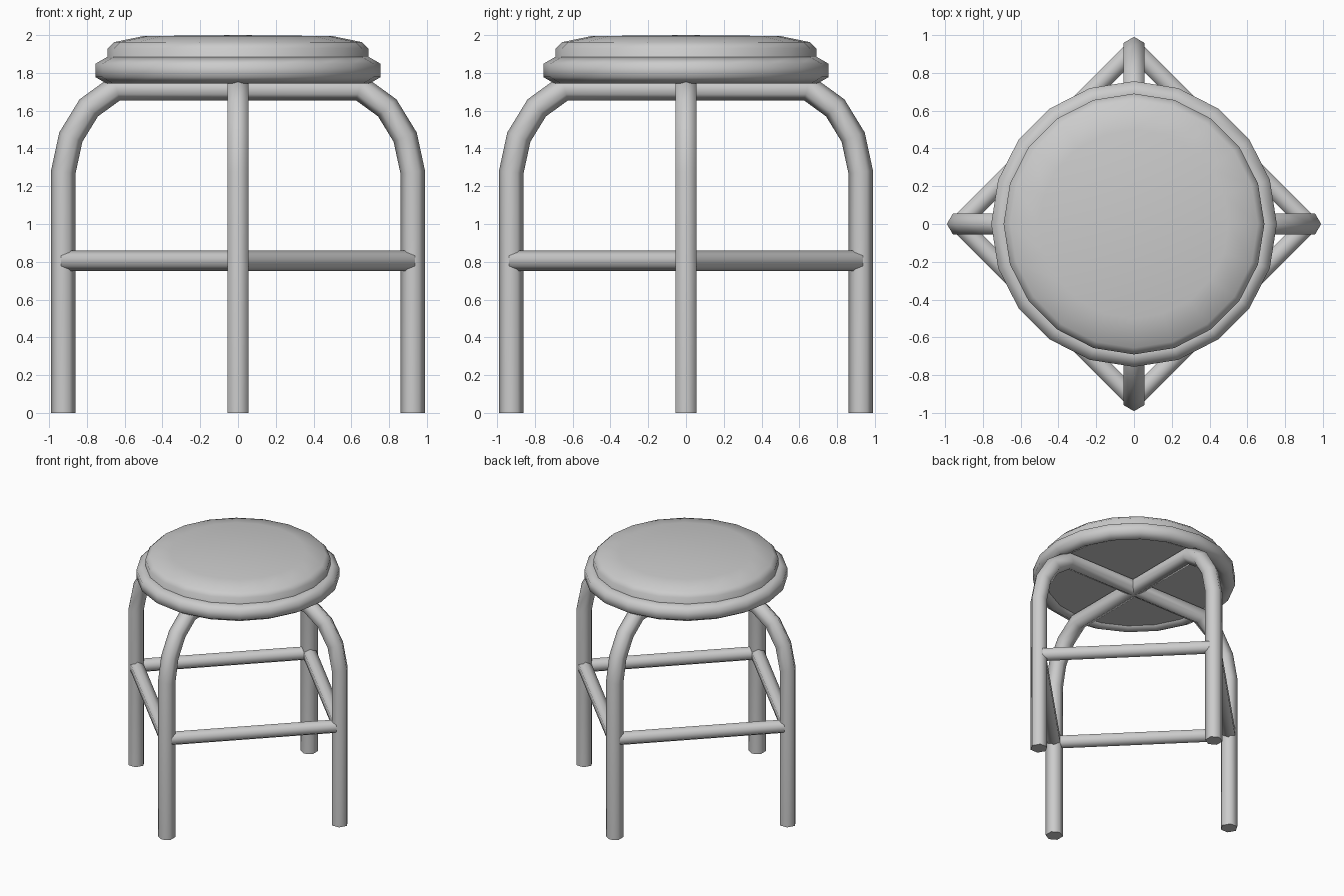
import bpy, bmesh, math
from mathutils import Vector, Matrix

if "Cube" in bpy.data.objects:
    bpy.data.objects.remove(bpy.data.objects["Cube"])

SMOOTH = math.radians(65)


def finish(name, bm):
    bmesh.ops.recalc_face_normals(bm, faces=bm.faces)
    mesh = bpy.data.meshes.new(name)
    bm.to_mesh(mesh)
    bm.free()
    ob = bpy.data.objects.new(name, mesh)
    bpy.context.collection.objects.link(ob)
    bpy.ops.object.select_all(action='DESELECT')
    bpy.context.view_layer.objects.active = ob
    ob.select_set(True)
    bpy.ops.object.shade_smooth_by_angle(angle=SMOOTH)
    return ob


def tube(name, path, radius, side, sides=6):
    """Mitred tube along a planar path; side is the plane's normal."""
    bm = bmesh.new()
    pts = [Vector(p) for p in path]
    side = Vector(side).normalized()
    rings = []
    for i, p in enumerate(pts):
        a = (p - pts[max(i - 1, 0)]).normalized()
        b = (pts[min(i + 1, len(pts) - 1)] - p).normalized()
        t = (a + b).normalized()
        miter = 1 / t.dot(b if b.length else a)
        n = side.cross(t) * miter
        angles = [2 * math.pi * k / sides for k in range(sides)]
        rings.append([bm.verts.new(p + radius * (n * math.cos(q) + side * math.sin(q)))
                      for q in angles])
    for r, s in zip(rings, rings[1:]):
        for k in range(sides):
            j = (k + 1) % sides
            bm.faces.new((r[k], r[j], s[j], s[k]))
    bm.faces.new(rings[0])
    bm.faces.new(rings[-1])
    return finish(name, bm)


def lathe(name, profile, closed, segments=20):
    bm = bmesh.new()
    vs = [bm.verts.new((r, 0, z)) for r, z in profile]
    edges = [bm.edges.new(e) for e in zip(vs, vs[1:])]
    if closed:
        edges.append(bm.edges.new((vs[-1], vs[0])))
    bmesh.ops.spin(bm, geom=vs + edges, cent=(0, 0, 0), axis=(0, 0, 1),
                   angle=2 * math.pi, steps=segments)
    bmesh.ops.remove_doubles(bm, verts=bm.verts, dist=1e-4)
    return finish(name, bm)


# Seat cushion
lathe("seat_cushion", [(0, 1.77), (0.69, 1.77), (0.69, 1.93), (0.655, 1.963),
                       (0.5, 1.995), (0, 2.0)], False)

# Hexagonal rim around the seat
hexagon = [math.radians(30 + 60 * k) for k in range(6)]
lathe("seat_rim", [(0.695 + 0.07 * math.cos(a), 1.813 + 0.07 * math.sin(a))
                   for a in hexagon], True)

# Two crossing arches, each forming a pair of legs
half = [(0.925, 0), (0.925, 1.275), (0.885, 1.46), (0.79, 1.615), (0.645, 1.72)]
arch = [(-x, z) for x, z in half] + half[::-1]
tube("side_leg_arch", [(x, 0, z) for x, z in arch], 0.065, (0, 1, 0))
tube("front_back_leg_arch", [(0, x, z) for x, z in arch], 0.065, (1, 0, 0))

# Four rungs joining neighbouring legs
for k in range(4):
    turn = Matrix.Rotation(k * math.pi / 2, 3, 'Z')
    ends = [turn @ Vector(p) for p in ((0.925, 0, 0.805), (0, 0.925, 0.805))]
    tube(f"rung_{k + 1}", ends, 0.055, turn @ Vector((1, 1, 0)))
